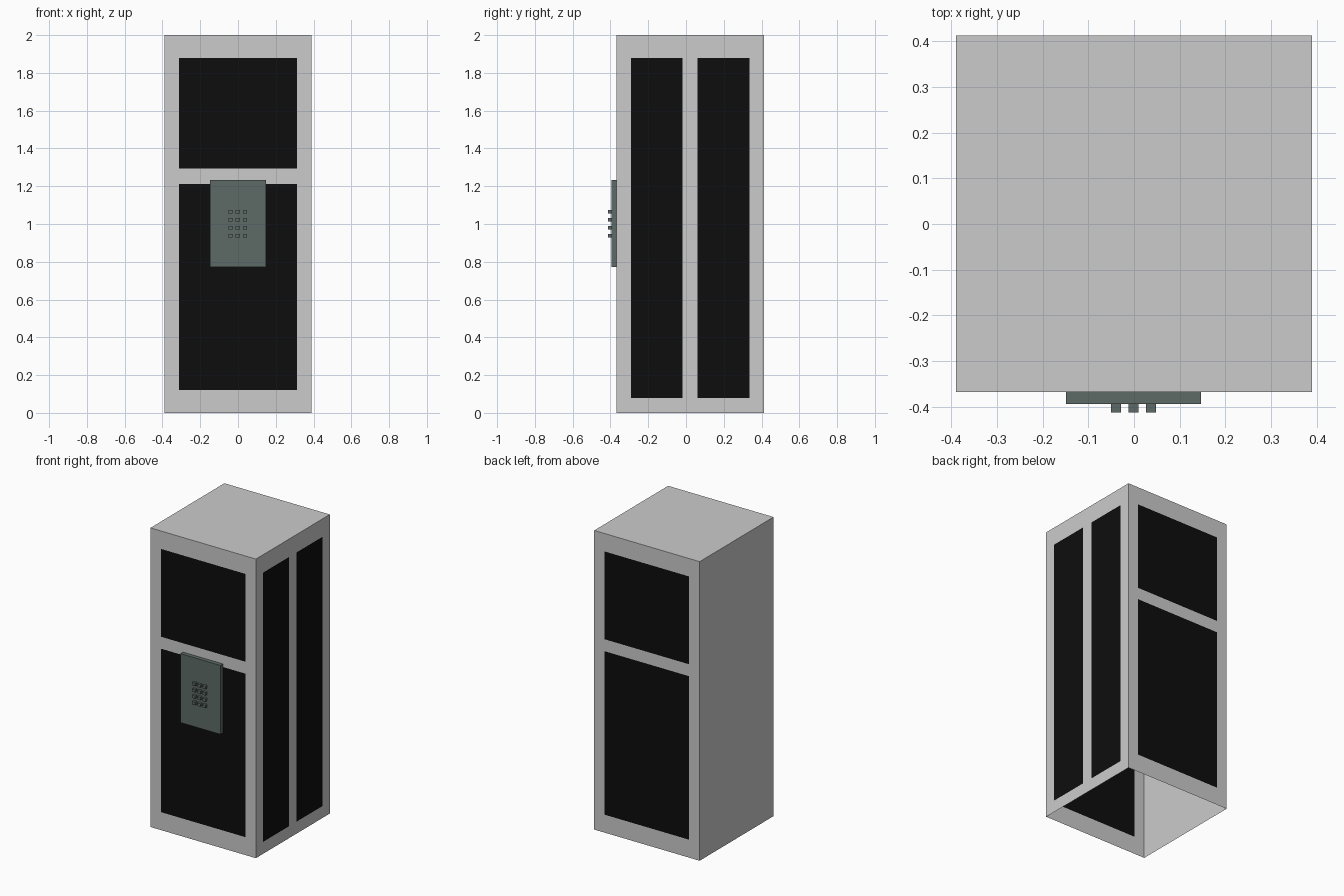
import bpy, bmesh
from mathutils import Vector

if "Cube" in bpy.data.objects:
    bpy.data.objects.remove(bpy.data.objects["Cube"])


def material(name, rgb):
    m = bpy.data.materials.new(name)
    m.diffuse_color = (*rgb, 1)
    m.use_nodes = True
    m.node_tree.nodes["Principled BSDF"].inputs["Base Color"].default_value = m.diffuse_color
    return m


GREY = material("light_grey", (0.60, 0.60, 0.60))
BLACK = material("black_glass", (0.004, 0.004, 0.004))
SLATE = material("slate_green", (0.11, 0.145, 0.135))


def add_object(name, bm, mats):
    mesh = bpy.data.meshes.new(name)
    bm.to_mesh(mesh)
    bm.free()
    for m in mats:
        mesh.materials.append(m)
    ob = bpy.data.objects.new(name, mesh)
    bpy.context.collection.objects.link(ob)
    return ob


def wall(name, us, vs, point, normal):
    """Thin wall gridded by us and vs; every odd cell in both directions is a pane."""
    bm = bmesh.new()
    grid = [[bm.verts.new(point(u, v)) for v in vs] for u in us]
    for i in range(len(us) - 1):
        for j in range(len(vs) - 1):
            f = bm.faces.new((grid[i][j], grid[i + 1][j], grid[i + 1][j + 1], grid[i][j + 1]))
            f.normal_update()
            if f.normal.dot(Vector(normal)) < 0:
                f.normal_flip()
            f.material_index = 1 if i % 2 and j % 2 else 0
    return add_object(name, bm, [GREY, BLACK])


def add_box(bm, x0, x1, y0, y1, z0, z1):
    verts = bmesh.ops.create_cube(bm, size=1)["verts"]
    for v in verts:
        v.co = ((x0 + x1) / 2 + v.co.x * (x1 - x0),
                (y0 + y1) / 2 + v.co.y * (y1 - y0),
                (z0 + z1) / 2 + v.co.z * (z1 - z0))


X, Y0, Y1, H = 0.39, -0.368, 0.413, 2.0

# Front and back walls: small upper pane, tall lower pane
us, vs = [-X, -0.313, 0.313, X], [0, 0.12, 1.213, 1.293, 1.88, H]
wall("front_wall", us, vs, lambda u, v: (u, Y0, v), (0, -1, 0))
wall("back_wall", us, vs, lambda u, v: (u, Y1, v), (0, 1, 0))

# Right door: two tall panes; left wall and roof are plain, the base is open
wall("right_door", [Y0, -0.292, -0.018, 0.06, 0.335, Y1], [0, 0.08, 1.88, H],
     lambda u, v: (X, u, v), (1, 0, 0))
wall("left_wall", [Y0, Y1], [0, H], lambda u, v: (-X, u, v), (-1, 0, 0))
wall("roof", [-X, X], [Y0, Y1], lambda u, v: (u, v, H), (0, 0, 1))

# Keypad panel on the front
bm = bmesh.new()
add_box(bm, -0.149, 0.147, -0.395, Y0, 0.773, 1.234)
add_object("keypad_panel", bm, [SLATE])

# Three by four grid of keys
bm = bmesh.new()
for col in range(3):
    for row in range(4):
        x, z = -0.039 + 0.038 * col, 0.938 + 0.0423 * row
        add_box(bm, x - 0.011, x + 0.011, -0.413, -0.395, z - 0.01, z + 0.01)
add_object("keypad_keys", bm, [SLATE])
